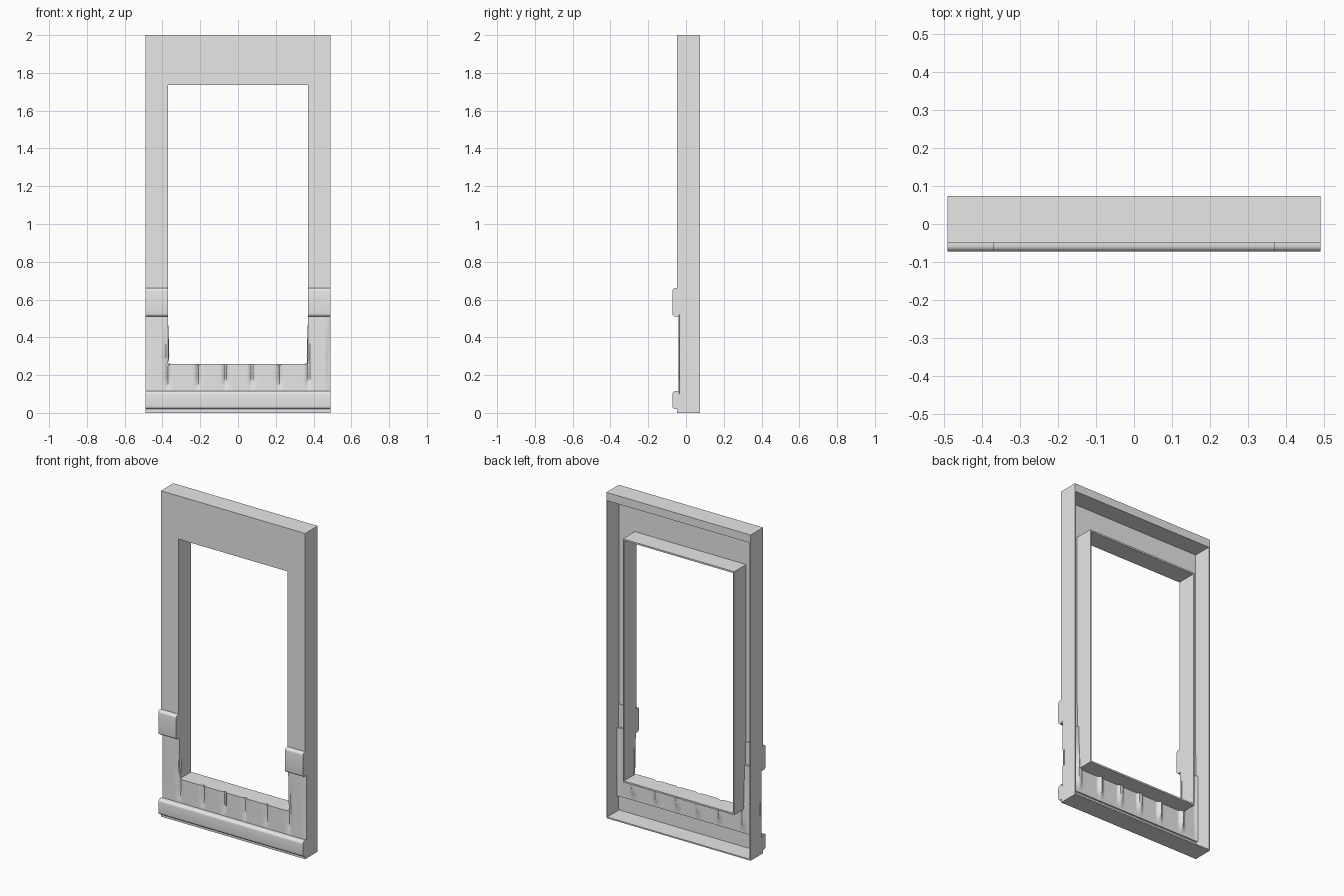
import bpy, bmesh, math

if "Cube" in bpy.data.objects:
    bpy.data.objects.remove(bpy.data.objects["Cube"])

grey = bpy.data.materials.new("light_grey")
grey.diffuse_color = (0.8, 0.8, 0.8, 1)
grey.use_nodes = True
grey.node_tree.nodes["Principled BSDF"].inputs["Base Color"].default_value = grey.diffuse_color


def make_object(name, bm):
    bmesh.ops.recalc_face_normals(bm, faces=bm.faces)
    me = bpy.data.meshes.new(name)
    bm.to_mesh(me)
    bm.free()
    me.materials.append(grey)
    ob = bpy.data.objects.new(name, me)
    bpy.context.collection.objects.link(ob)
    return ob


def activate(ob):
    bpy.ops.object.select_all(action='DESELECT')
    ob.select_set(True)
    bpy.context.view_layer.objects.active = ob


def ring(name, outer, inner, y0, y1):
    """Rectangular picture-frame solid; rects are (half width, z low, z high)."""
    bm = bmesh.new()
    loops = []
    for y in (y0, y1):
        for w, a, b in (outer, inner):
            loops.append([bm.verts.new((x, y, z)) for x, z in ((-w, a), (w, a), (w, b), (-w, b))])
    of, inf, ob_, inb = loops
    for p, q in ((of, inf), (inf, inb), (inb, ob_), (ob_, of)):
        for i in range(4):
            j = (i + 1) % 4
            bm.faces.new((p[i], p[j], q[j], q[i]))
    return make_object(name, bm)


def rounded_bar(name, x0, x1, z0, z1, y_front=-0.072, y_back=-0.038, r=0.016):
    """Horizontal bar whose two front edges are rounded."""
    pts = [(y_back, z0)]
    for cz, start in ((z0 + r, 270), (z1 - r, 180)):
        for i in range(6):
            a = math.radians(start - 18 * i)
            pts.append((y_front + r + r * math.cos(a), cz + r * math.sin(a)))
    pts.append((y_back, z1))
    bm = bmesh.new()
    face = bm.faces.new([bm.verts.new((x0, y, z)) for y, z in pts])
    geo = bmesh.ops.extrude_face_region(bm, geom=[face])["geom"]
    bmesh.ops.translate(bm, vec=(x1 - x0, 0, 0), verts=[v for v in geo if isinstance(v, bmesh.types.BMVert)])
    ob = make_object(name, bm)
    activate(ob)
    bpy.ops.object.shade_smooth_by_angle(angle=math.radians(35))
    return ob


# Main frame: hollow at the back, with a thick top wall and thin side walls
frame = ring("frame_shell", (0.49, 0.0, 2.0), (0.37, 0.26, 1.735), -0.048, 0.073)
cavity = ring("cavity_cutter", (0.484, 0.008, 1.95), (0.378, 0.25, 1.745), -0.042, 0.1)

# Recess in the lower front, filled by the folded panel
bm = bmesh.new()
bmesh.ops.create_cube(bm, size=1)
for v in bm.verts:
    v.co = (v.co.x * 1.2, -0.065 + v.co.y * 0.07, 0.31 + v.co.z * 0.42)
recess = make_object("recess_cutter", bm)

for cutter in (cavity, recess):
    cutter.hide_render = True
    mod = frame.modifiers.new("cut", 'BOOLEAN')
    mod.operation = 'DIFFERENCE'
    mod.solver = 'EXACT'
    mod.object = cutter
    activate(frame)
    bpy.ops.object.modifier_apply(modifier=mod.name)
    bpy.data.objects.remove(cutter)

# Folded panel: pillowed surface with narrow grooves that show as ribs behind
GROOVES = (-0.37, -0.21, -0.065, 0.075, 0.22, 0.375)


def panel_y(x, z):
    y = -0.041
    low = min(1, max(0, (z - 0.12) / 0.05))
    for g in GROOVES:
        if z < 0.28:
            y += 0.015 * low * math.exp(-((x - g) / 0.011) ** 2)
    ax = abs(x)
    if 0.28 <= z < 0.48:      # tapering pleat beside the opening
        y += 0.012 * (0.48 - z) / 0.2 * math.exp(-((ax - 0.378) / 0.009) ** 2)
    if 0.12 < z < 0.44:       # shallow pleat beside the outer edge
        y += 0.006 * math.sin((z - 0.12) / 0.32 * math.pi) * math.exp(-((ax - 0.482) / 0.007) ** 2)
    return y + 0.006 * max(0, (ax - 0.46) / 0.03) ** 2


bm = bmesh.new()
NX, NZ = 98, 21
grid = {}
for i in range(NX + 1):
    for k in range(NZ + 1):
        x, z = -0.49 + i * 0.01, 0.10 + k * 0.02
        grid[i, k] = bm.verts.new((x, panel_y(x, z), z))
for i in range(NX):
    for k in range(NZ):
        if k >= 8 and 12 <= i < NX - 12:
            continue          # window opening
        bm.faces.new((grid[i, k], grid[i + 1, k], grid[i + 1, k + 1], grid[i, k + 1]))
bmesh.ops.delete(bm, geom=[v for v in bm.verts if not v.link_faces], context='VERTS')
panel = make_object("folded_panel", bm)
normal_y = sum(p.normal.y for p in panel.data.polygons)
mod = panel.modifiers.new("thickness", 'SOLIDIFY')
mod.thickness = 0.013
mod.offset = -1 if normal_y < 0 else 1
activate(panel)
bpy.ops.object.modifier_apply(modifier=mod.name)
bpy.ops.object.shade_smooth_by_angle(angle=math.radians(40))

# Raised bars: full-width base ledge and a band on each upright
rounded_bar("base_ledge", -0.4905, 0.4905, 0.02, 0.115)
for side, x0, x1 in (("left", -0.4905, -0.3695), ("right", 0.3695, 0.4905)):
    rounded_bar("band_" + side, x0, x1, 0.51, 0.66)
